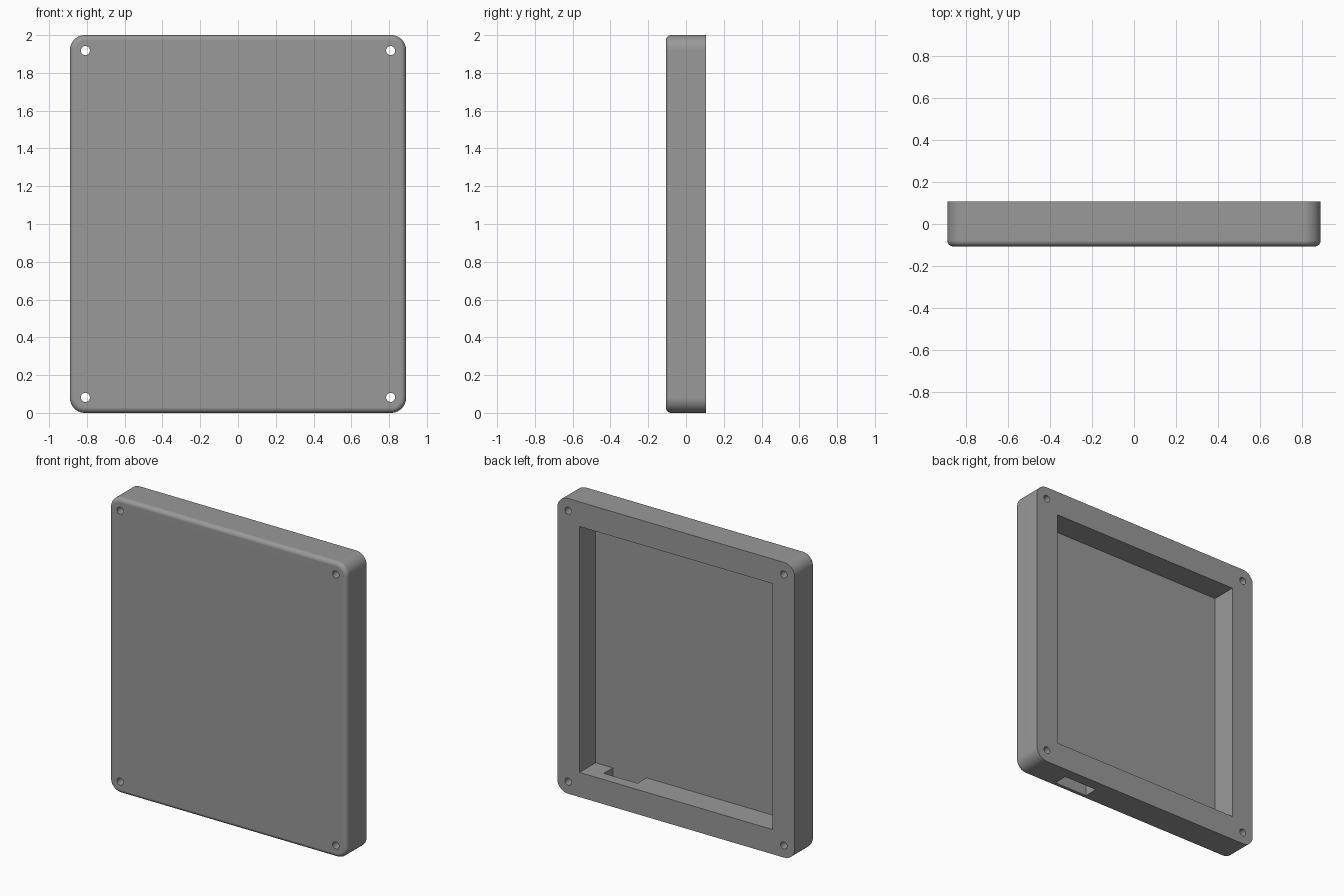
import bpy, bmesh, math
from mathutils import Matrix

if "Cube" in bpy.data.objects:
    bpy.data.objects.remove(bpy.data.objects["Cube"])

W, D, H = 1.78, 0.214, 2.0      # outer size
CORNER, FILLET = 0.08, 0.028    # outline corners and front rim
WALL, FLOOR_Y = 0.167, -0.065   # frame width and cavity floor
HOLE_R, HOLE_INSET = 0.024, 0.082


def new_object(name, bm):
    bmesh.ops.recalc_face_normals(bm, faces=bm.faces)
    mesh = bpy.data.meshes.new(name)
    bm.to_mesh(mesh)
    bm.free()
    ob = bpy.data.objects.new(name, mesh)
    bpy.context.collection.objects.link(ob)
    return ob


def box_mesh(x0, x1, y0, y1, z0, z1):
    bm = bmesh.new()
    bmesh.ops.create_cube(bm, size=1)
    bmesh.ops.scale(bm, vec=(x1 - x0, y1 - y0, z1 - z0), verts=bm.verts)
    bmesh.ops.translate(bm, vec=((x0 + x1) / 2, (y0 + y1) / 2, (z0 + z1) / 2), verts=bm.verts)
    return bm


def cut(target, cutter):
    cutter.hide_render = True
    cutter.hide_set(True)
    mod = target.modifiers.new(cutter.name, 'BOOLEAN')
    mod.operation, mod.solver, mod.object = 'DIFFERENCE', 'EXACT', cutter


# Case shell: rounded outline, then rounded front rim
bm = box_mesh(-W / 2, W / 2, -D / 2, D / 2, 0, H)
depth_edges = [e for e in bm.edges if abs(e.verts[0].co.y - e.verts[1].co.y) > 0.1]
bmesh.ops.bevel(bm, geom=depth_edges, offset=CORNER, segments=10, profile=0.5, affect='EDGES')
front_edges = [e for e in bm.edges if all(v.co.y < -D / 2 + 1e-4 for v in e.verts)]
bmesh.ops.bevel(bm, geom=front_edges, offset=FILLET, segments=6, profile=0.5, affect='EDGES')
case = new_object("case_shell", bm)

# Open cavity in the back
cut(case, new_object("cavity_cutter", box_mesh(
    -W / 2 + WALL, W / 2 - WALL, FLOOR_Y, D, WALL, H - WALL)))

# Connector slot through the bottom wall
cut(case, new_object("slot_cutter", box_mesh(0.342, 0.594, FLOOR_Y, 0.032, -0.1, WALL + 0.05)))

# Screw holes in the four corners
bm = bmesh.new()
for x in (-W / 2 + HOLE_INSET, W / 2 - HOLE_INSET):
    for z in (HOLE_INSET, H - HOLE_INSET):
        bmesh.ops.create_cone(bm, cap_ends=True, segments=32, radius1=HOLE_R, radius2=HOLE_R,
                              depth=0.5, matrix=Matrix.Translation((x, 0, z))
                              @ Matrix.Rotation(math.pi / 2, 4, 'X'))
cut(case, new_object("screw_hole_cutter", bm))

# Bake the cuts
bpy.context.view_layer.update()
baked = bpy.data.meshes.new_from_object(case.evaluated_get(bpy.context.evaluated_depsgraph_get()))
case.modifiers.clear()
case.data = baked
for ob in list(bpy.data.objects):
    if ob is not case and ob.name.endswith("_cutter"):
        bpy.data.objects.remove(ob)

# Smooth rounded parts, keep flat faces flat
bpy.context.view_layer.objects.active = case
case.select_set(True)
bpy.ops.object.shade_smooth_by_angle(angle=math.radians(30))
case.modifiers.new("weighted_normals", 'WEIGHTED_NORMAL').keep_sharp = True

# Grey plastic
grey = bpy.data.materials.new("grey_plastic")
grey.diffuse_color = (0.32, 0.32, 0.32, 1)
grey.use_nodes = True
grey.node_tree.nodes["Principled BSDF"].inputs["Base Color"].default_value = grey.diffuse_color
case.data.materials.clear()
case.data.materials.append(grey)
